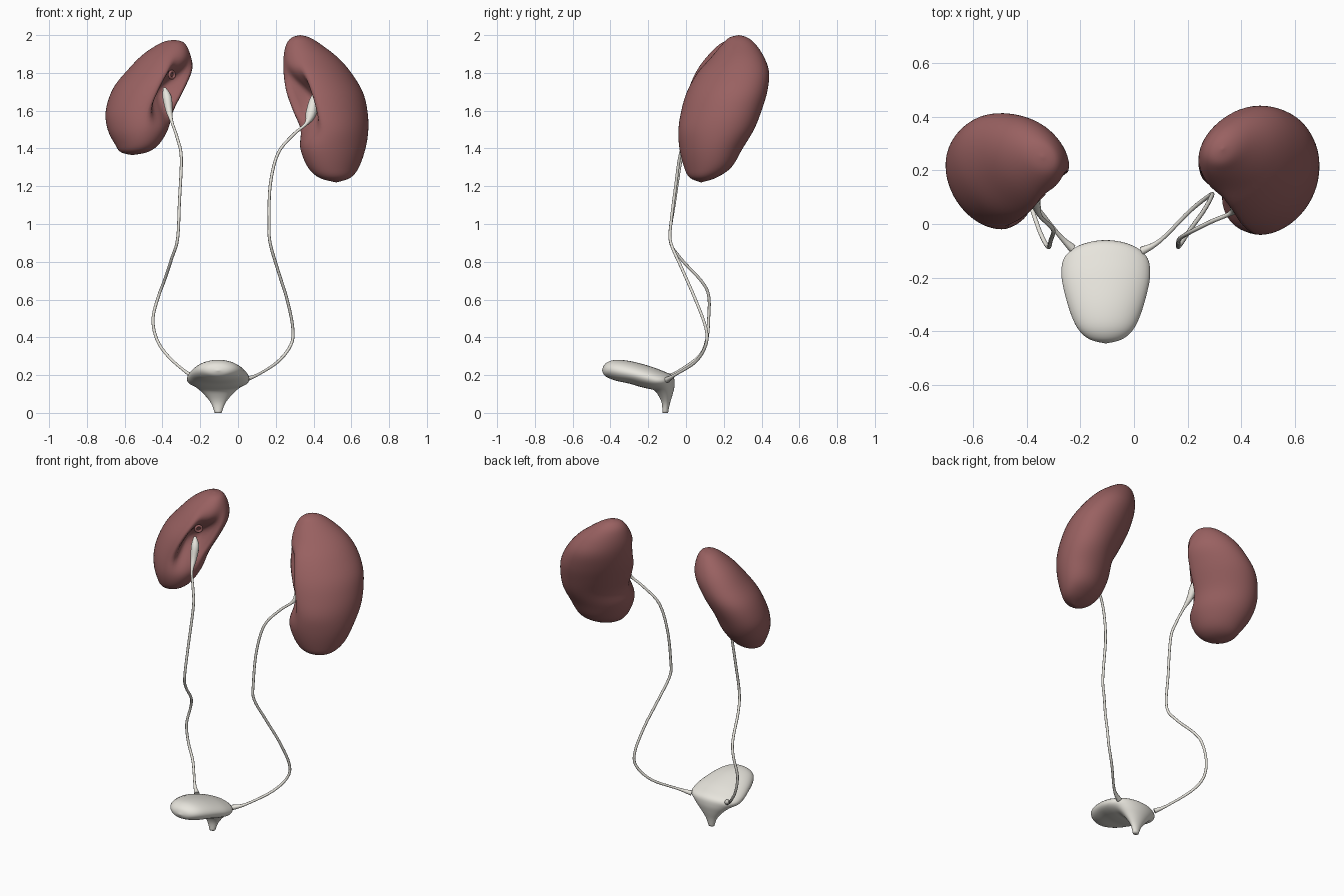
import bpy
import bmesh
import math
from mathutils import Vector

default_cube = bpy.data.objects.get("Cube")
if default_cube:
    bpy.data.objects.remove(default_cube, do_unlink=True)


def make_material(name, colour):
    mat = bpy.data.materials.new(name)
    mat.use_nodes = True
    mat.diffuse_color = colour
    mat.node_tree.nodes["Principled BSDF"].inputs["Base Color"].default_value = colour
    return mat


tissue_red = make_material("tissue_red", (0.32, 0.12, 0.12, 1))
tissue_pale = make_material("tissue_pale", (0.8, 0.78, 0.72, 1))


def resample(rows, steps):
    """Smoothly interpolate rows of numbers (Catmull-Rom)."""
    result = []
    last = len(rows) - 1
    for i in range(last):
        a, b = rows[max(i - 1, 0)], rows[i]
        c, d = rows[i + 1], rows[min(i + 2, last)]
        for k in range(steps):
            u = k / steps
            result.append([
                q + u * ((r - p) + u * ((2 * p - 5 * q + 4 * r - s) + u * (3 * (q - r) + s - p))) / 2
                for p, q, r, s in zip(a, b, c, d)])
    result.append(list(rows[-1]))
    return result


def loft(name, rings, material):
    """Skin a list of closed rings, closing both ends."""
    bm = bmesh.new()
    loops = [[bm.verts.new(co) for co in ring] for ring in rings]
    count = len(loops[0])
    for low, high in zip(loops, loops[1:]):
        for i in range(count):
            j = (i + 1) % count
            bm.faces.new((low[i], low[j], high[j], high[i]))
    bm.faces.new(loops[0])
    bm.faces.new(loops[-1])
    bmesh.ops.remove_doubles(bm, verts=bm.verts, dist=0.0005)
    bmesh.ops.recalc_face_normals(bm, faces=bm.faces)
    mesh = bpy.data.meshes.new(name)
    bm.to_mesh(mesh)
    bm.free()
    obj = bpy.data.objects.new(name, mesh)
    bpy.context.collection.objects.link(obj)
    mesh.materials.append(material)
    mesh.shade_smooth()
    return obj


def kidney(name, side, slices, hilum_z):
    """Slices hold z, inner x, outer x, front y, back y."""
    segments = 56
    skew = math.radians(76)
    inward = Vector((1, 1, 0)).normalized()
    across = Vector((1, -1, 0)).normalized()
    rings = []
    for z, x0, x1, y0, y1 in resample(slices, 5):
        centre = Vector(((x0 + x1) / 2, (y0 + y1) / 2, z))
        ring = []
        for i in range(segments):
            angle = math.tau * i / segments
            offset = Vector(((x1 - x0) / 2 * math.cos(angle),
                             (y1 - y0) / 2 * math.cos(angle - skew), 0))
            # Hollow of the hilum
            if offset.dot(inward) < 0:
                s = offset.dot(across) / 0.075
                h = (z - hilum_z) / 0.12
                facing = min(1, -offset.dot(inward) / 0.1)
                offset += inward * 0.15 * facing * math.exp(-s ** 4 - h * h)
            co = centre + offset
            ring.append((side * co.x, co.y, co.z))
        rings.append(ring)
    return loft(name, rings, tissue_red)


def tube(name, points, radius, material):
    """Points hold x, y, z and a radius factor."""
    curve = bpy.data.curves.new(name, "CURVE")
    curve.dimensions = "3D"
    curve.bevel_depth = radius
    curve.bevel_resolution = 3
    curve.use_fill_caps = True
    spline = curve.splines.new("POLY")
    path = resample(points, 5)
    spline.points.add(len(path) - 1)
    for point, (x, y, z, factor) in zip(spline.points, path):
        point.co = (x, y, z, 1)
        point.radius = factor
    spline.use_smooth = True
    curve.materials.append(material)
    obj = bpy.data.objects.new(name, curve)
    bpy.context.collection.objects.link(obj)


def vessel_stub(name, location, side):
    bpy.ops.mesh.primitive_torus_add(
        major_radius=0.018, minor_radius=0.008, major_segments=24, minor_segments=10,
        location=location, rotation=(math.pi / 2, 0, -side * math.pi / 4))
    obj = bpy.context.object
    obj.name = name
    obj.data.materials.append(tissue_red)
    bpy.ops.object.shade_smooth()


# Kidneys
kidney("left_kidney", 1, [
    (2.0, 0.33, 0.33, 0.28, 0.28),
    (1.987, 0.285, 0.38, 0.23, 0.325),
    (1.95, 0.255, 0.44, 0.19, 0.37),
    (1.88, 0.24, 0.53, 0.13, 0.415),
    (1.8, 0.24, 0.6, 0.06, 0.44),
    (1.7, 0.255, 0.66, 0.005, 0.43),
    (1.6, 0.29, 0.685, -0.025, 0.4),
    (1.5, 0.33, 0.69, -0.04, 0.36),
    (1.4, 0.33, 0.675, -0.035, 0.3),
    (1.3, 0.37, 0.64, -0.01, 0.24),
    (1.245, 0.43, 0.595, 0.02, 0.16),
    (1.22, 0.52, 0.52, 0.08, 0.08)], 1.66)
kidney("right_kidney", -1, [
    (1.975, 0.34, 0.34, 0.25, 0.25),
    (1.96, 0.285, 0.405, 0.19, 0.31),
    (1.9, 0.25, 0.5, 0.12, 0.37),
    (1.82, 0.24, 0.58, 0.06, 0.405),
    (1.72, 0.28, 0.66, 0.015, 0.41),
    (1.6, 0.34, 0.7, -0.01, 0.37),
    (1.5, 0.37, 0.69, -0.02, 0.32),
    (1.42, 0.42, 0.65, 0, 0.25),
    (1.38, 0.48, 0.62, 0.04, 0.19),
    (1.365, 0.56, 0.56, 0.11, 0.11)], 1.71)
vessel_stub("left_vessel_stub", (0.4, 0.11, 1.73), 1)
vessel_stub("right_vessel_stub", (-0.35, 0.1, 1.79), -1)

# Ureters with the funnel in each kidney
tube("left_ureter", [
    (0.41, 0.12, 1.7, 1), (0.4, 0.1, 1.65, 3), (0.385, 0.07, 1.58, 3.5),
    (0.36, 0.04, 1.53, 1.2), (0.29, 0.01, 1.47, 1), (0.21, -0.03, 1.37, 1),
    (0.17, -0.055, 1.2, 1), (0.165, -0.08, 1, 1), (0.17, -0.08, 0.9, 1),
    (0.21, -0.02, 0.76, 1), (0.26, 0.05, 0.6, 1), (0.29, 0.105, 0.45, 1),
    (0.28, 0.105, 0.36, 1), (0.21, 0.05, 0.27, 1), (0.1, -0.06, 0.2, 1),
    (0.03, -0.1, 0.175, 2)], 0.008, tissue_pale)
tube("right_ureter", [
    (-0.39, 0.12, 1.72, 1), (-0.375, 0.1, 1.67, 3), (-0.365, 0.07, 1.6, 2.2),
    (-0.35, 0.03, 1.54, 1), (-0.32, 0, 1.45, 1), (-0.3, -0.025, 1.35, 1),
    (-0.31, -0.06, 1.12, 1), (-0.32, -0.085, 0.92, 1), (-0.35, -0.03, 0.82, 1),
    (-0.39, 0.08, 0.7, 1), (-0.42, 0.12, 0.62, 1), (-0.45, 0.12, 0.5, 1),
    (-0.43, 0.11, 0.39, 1), (-0.37, 0.07, 0.3, 1), (-0.28, -0.04, 0.22, 1),
    (-0.23, -0.09, 0.19, 2)], 0.008, tissue_pale)

# Bladder: upper y, upper z, lower y, lower z, half width
bladder_rings = []
for uy, uz, ly, lz, half in resample([
        (-0.095, 0, -0.125, 0, 0.018),
        (-0.085, 0.05, -0.128, 0.05, 0.037),
        (-0.07, 0.1, -0.145, 0.09, 0.072),
        (-0.06, 0.15, -0.17, 0.12, 0.115),
        (-0.07, 0.195, -0.21, 0.13, 0.158),
        (-0.13, 0.225, -0.25, 0.14, 0.165),
        (-0.2, 0.25, -0.3, 0.155, 0.155),
        (-0.3, 0.275, -0.37, 0.17, 0.13),
        (-0.38, 0.28, -0.41, 0.185, 0.1),
        (-0.428, 0.26, -0.433, 0.2, 0.058),
        (-0.445, 0.225, -0.445, 0.225, 0)], 4):
    upper, lower = Vector((-0.105, uy, uz)), Vector((-0.105, ly, lz))
    turns = [math.tau * i / 40 for i in range(40)]
    bladder_rings.append([
        (upper + lower) / 2 + (upper - lower) / 2 * math.sin(a) + Vector((half * math.cos(a), 0, 0))
        for a in turns])
bladder = loft("bladder", bladder_rings, tissue_pale)
